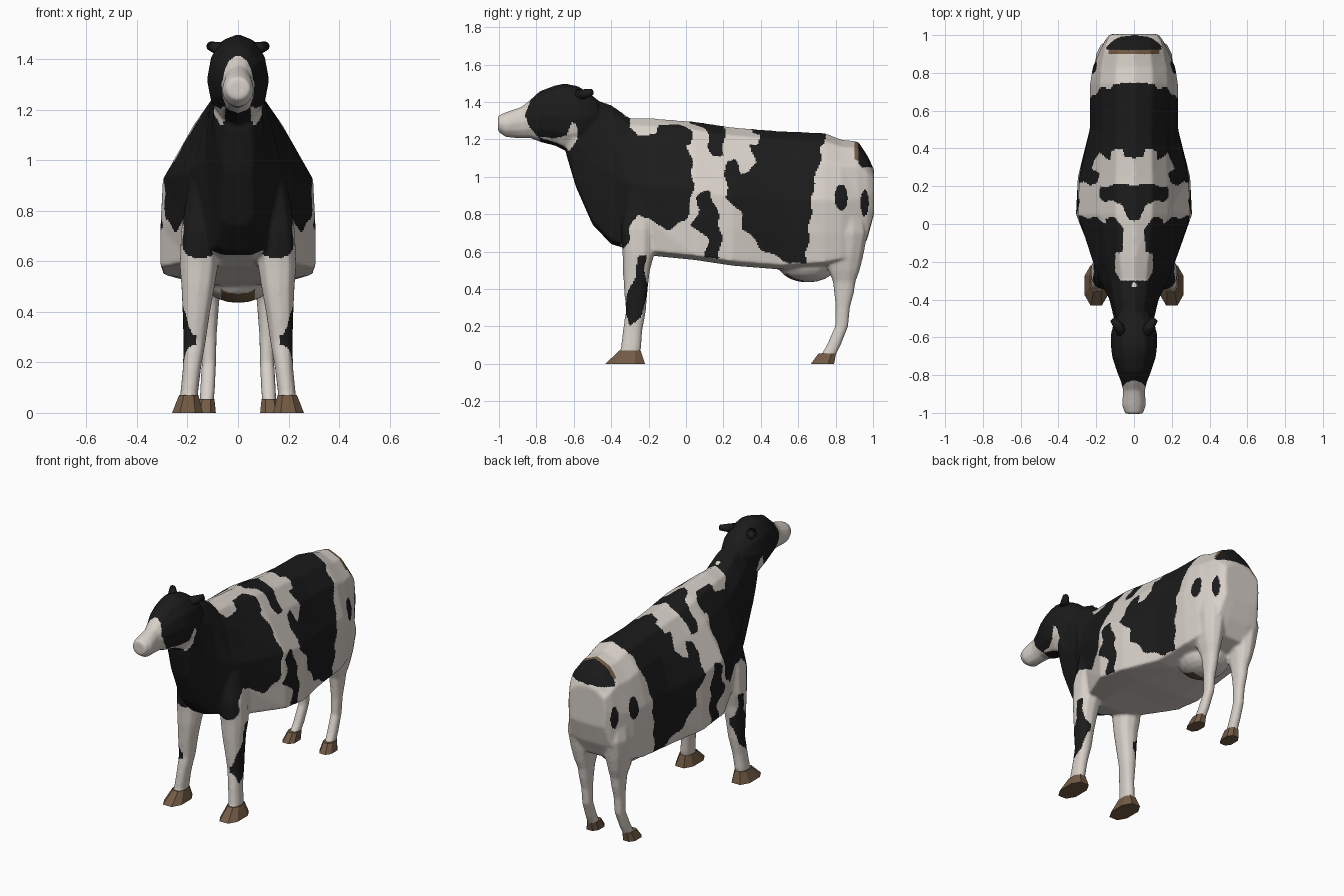
import bpy, bmesh, math
from mathutils import Vector, Matrix

if "Cube" in bpy.data.objects:
    bpy.data.objects.remove(bpy.data.objects["Cube"])


def material(name, rgb):
    m = bpy.data.materials.new(name)
    m.diffuse_color = (*rgb, 1)
    m.use_nodes = True
    m.node_tree.nodes["Principled BSDF"].inputs["Base Color"].default_value = m.diffuse_color
    return m


WHITE, BLACK, BROWN = 0, 1, 2
MATS = [material("cream_white", (0.68, 0.63, 0.58)),
        material("coat_black", (0.011, 0.011, 0.011)),
        material("hoof_brown", (0.17, 0.105, 0.06))]


def loft(bm, rings):
    """Skin a list of point rings and cap both ends."""
    vs = [[bm.verts.new(p) for p in r] for r in rings]
    n = len(vs[0])
    for a, b in zip(vs, vs[1:]):
        for i in range(n):
            bm.faces.new((a[i], a[(i + 1) % n], b[(i + 1) % n], b[i]))
    bm.faces.new(vs[0][::-1])
    bm.faces.new(vs[-1])


def leg_ring(z, y, hy, x, hx, side, n=10, power=0.85):
    pts = []
    for i in range(n):
        a = 2 * math.pi * (i + 0.5) / n
        c, s = math.cos(a), math.sin(a)
        pts.append((side * (x + hx * math.copysign(abs(c) ** power, c)),
                    y + hy * math.copysign(abs(s) ** power, s), z))
    return pts


def torso_ring(y, zt, zb, w, s, b):
    half = [(0, 1), (s * .55, .94), (s, .785), (.97, .5), ((1 + b) / 2, .25), (b, .03), (b * .5, 0)]
    full = half + [(0, 0)] + [(-x, h) for x, h in half[:0:-1]]
    return [(x * w, y, zb + h * (zt - zb)) for x, h in full]


def head_ring(y, zt, zb, w):
    c, h = (zt + zb) / 2, (zt - zb) / 2
    return [(w * 1.02 * math.cos(i * math.pi / 6), y, c + h * math.sin(i * math.pi / 6)) for i in range(12)]


def finish(name, bm, smooth=True):
    bmesh.ops.recalc_face_normals(bm, faces=bm.faces)
    me = bpy.data.meshes.new(name)
    bm.to_mesh(me)
    bm.free()
    for m in MATS:
        me.materials.append(m)
    me.polygons.foreach_set("use_smooth", [smooth] * len(me.polygons))
    ob = bpy.data.objects.new(name, me)
    bpy.context.collection.objects.link(ob)
    return ob


# ---- torso and neck: y, top, bottom, half width, shoulder ratio, belly ratio
TORSO = [(-.64, 1.36, 1.12, .08, .8, .6), (-.59, 1.42, .95, .10, .8, .6),
         (-.50, 1.42, .745, .11, .85, .6), (-.40, 1.385, .64, .135, .8, .65),
         (-.30, 1.315, .61, .185, .66, .7), (-.20, 1.315, .58, .225, .6, .85),
         (.05, 1.295, .555, .307, .58, 1.0), (.25, 1.265, .525, .297, .6, 1.0),
         (.50, 1.245, .505, .24, .7, .95), (.74, 1.235, .52, .24, .75, .9),
         (.83, 1.20, .54, .225, .78, .88), (.92, 1.19, .57, .185, .85, .9),
         (.97, 1.115, .67, .16, .9, .9), (1.005, 1.04, .80, .132, .92, .9)]
# ---- head: y, top, bottom, half width
HEAD = [(-1.005, 1.328, 1.24, .047), (-.96, 1.347, 1.21, .063), (-.88, 1.375, 1.206, .057),
        (-.83, 1.415, 1.205, .07), (-.78, 1.46, 1.185, .09), (-.70, 1.49, 1.165, .115),
        (-.65, 1.50, 1.14, .12), (-.58, 1.487, 1.145, .12), (-.52, 1.45, 1.19, .105),
        (-.47, 1.41, 1.24, .08)]
# ---- legs: z, y, half depth, x, half width
FRONT = [(.92, -.235, .085, .13, .065), (.72, -.255, .095, .15, .078), (.58, -.255, .085, .155, .078),
         (.50, -.265, .073, .158, .068), (.40, -.268, .064, .165, .056), (.28, -.268, .054, .172, .045),
         (.18, -.285, .053, .182, .037), (.08, -.295, .055, .193, .036), (.03, -.31, .058, .195, .037)]
REAR = [(.88, .84, .10, .11, .075), (.70, .85, .122, .122, .085), (.58, .842, .108, .122, .07),
        (.50, .845, .085, .12, .055), (.44, .846, .062, .115, .042), (.38, .845, .054, .115, .037),
        (.30, .838, .039, .115, .031), (.20, .832, .036, .115, .029), (.10, .79, .038, .12, .03),
        (.03, .752, .042, .125, .028)]

bm = bmesh.new()
loft(bm, [torso_ring(*t) for t in TORSO])
loft(bm, [head_ring(*h) for h in HEAD])
for side in (1, -1):
    for leg in (FRONT, REAR):
        loft(bm, [leg_ring(*r, side) for r in leg])
# udder
bmesh.ops.create_uvsphere(bm, u_segments=16, v_segments=10, radius=1,
                          matrix=Matrix.Translation((0, .65, .535)) @ Matrix.Diagonal((.15, .16, .1, 1)))
cow = finish("cow_body", bm)

# merge the overlapping parts into one skin
rm = cow.modifiers.new("merge", 'REMESH')
rm.mode = 'VOXEL'
rm.voxel_size = 0.008
sm = cow.modifiers.new("relax", 'SMOOTH')
sm.factor = 0.5
sm.iterations = 8
skin = bpy.data.meshes.new_from_object(cow.evaluated_get(bpy.context.evaluated_depsgraph_get()))
cow.modifiers.clear()
cow.data = skin
skin.name = "cow_body"
skin.materials.clear()
for m in MATS:
    skin.materials.append(m)

# ---- coat patches, seen from the side (y, z)
SIDE = [
    [(-.9, 1.6), (-.43, 1.6), (-.33, 1.33), (-.2, 1.25), (0, 1.2), (.03, 1.1), (.04, .95), (.02, .85),
     (0, .77), (-.08, .72), (-.15, .74), (-.2, .78), (-.26, .8), (-.3, .72), (-.31, .65), (-.36, .58),
     (-.6, .58), (-.9, 1.0)],
    [(.03, .75), (.07, .82), (.06, .9), (.12, .93), (.16, .85), (.19, .7), (.18, .57), (.1, .55), (.12, .66)],
    [(.21, 1.07), (.26, 1.1), (.30, 1.02), (.34, 1.02), (.37, 1.08), (.35, 1.15), (.33, 1.28), (.74, 1.28),
     (.72, 1.1), (.68, .95), (.66, .75), (.64, .53), (.55, .54), (.4, .62), (.31, .72), (.29, .82), (.22, .88)],
    [(.04, 1.28), (.1, 1.2), (.14, 1.12), (.2, 1.11), (.21, 1.28)]]
# coat patches, seen from above (y, |x|)
TOP = [
    [(-.33, .05), (-.26, .1), (-.16, .1), (-.14, .06), (-.02, .055), (.03, .1), (.02, .3), (-.33, .3)],
    [(.02, -.01), (.03, .03), (.1, .06), (.13, .17), (.2, .16), (.21, -.01)],
    [(.35, -.01), (.35, .05), (.39, .06), (.38, .3), (.74, .3), (.74, -.01)]]
LEG_PATCH = [(-.26, .575), (-.21, .58), (-.225, .5), (-.2, .4), (-.24, .25), (-.3, .2), (-.325, .28),
             (-.315, .38), (-.27, .46)]
MUZZLE = [(-1.1, 1.5), (-.82, 1.44), (-.86, 1.33), (-.84, 1.27), (-.78, 1.2), (-.78, 1.1), (-1.1, 1.1)]
CHEEK = [(-.8, 1.215), (-.7, 1.205), (-.64, 1.22), (-.61, 1.29), (-.585, 1.28), (-.58, 1.2),
         (-.62, 1.14), (-.8, 1.17)]
SPOTS = [(.83, .89, .035, .07), (.955, .86, .022, .07)]


def inside(u, v, poly):
    hit = False
    for (a, b), (c, d) in zip(poly, poly[1:] + poly[:1]):
        if (b > v) != (d > v) and u < (c - a) * (v - b) / (d - b) + a:
            hit = not hit
    return hit


def coat(p, n):
    x, y, z = abs(p.x), p.y, p.z
    wy, wz = y + .007 * math.sin(45 * z), z + .007 * math.sin(50 * y)
    if y < -.57 and inside(y, z, MUZZLE):
        return WHITE
    if x > .05 and y < -.57 and n.y > -.75 and inside(y, z, CHEEK):
        return WHITE
    # tail head
    if y > .92 and z > 1.05 and x < .145:
        return BLACK
    if y > .9 and z > 1.05 and x < .135:
        return BROWN
    # teats
    if .53 < y < .63 and z < .49 and x < .065:
        return BROWN
    if y < 0 and z < .6 and x > .165 and inside(y, z, LEG_PATCH):
        return BLACK
    if n.z < -.75 and y > -.35:
        return WHITE
    if z > 1.17 and -.3 < y < .9:
        return BLACK if any(inside(wy, x, q) for q in TOP) else WHITE
    if any(inside(wy, wz, q) for q in SIDE):
        return BLACK
    if x > .1 and any(((y - a) / c) ** 2 + ((z - b) / d) ** 2 < 1 for a, b, c, d in SPOTS):
        return BLACK
    return WHITE


for f in skin.polygons:
    f.use_smooth = True
    f.material_index = coat(f.center, f.normal)

# ---- hooves and ears
for side, label in ((1, "left"), (-1, "right")):
    for name, rings in (("front", [(0, -.325, .113, .2, .065), (.07, -.3, .061, .195, .041)]),
                        ("rear", [(0, .73, .066, .13, .045), (.055, .755, .05, .125, .034)])):
        bm = bmesh.new()
        loft(bm, [leg_ring(*r, side, n=8, power=.8) for r in rings])
        hoof = finish(f"{name}_hoof_{label}", bm, smooth=False)
        for f in hoof.data.polygons:
            f.material_index = BROWN
    bm = bmesh.new()
    base, tip = Vector((side * .06, -.575, 1.435)), Vector((side * .11, -.505, 1.452))
    turn = (tip - base).to_track_quat('Z', 'Y').to_matrix().to_4x4()
    bmesh.ops.create_cone(bm, cap_ends=True, segments=8, radius1=.032, radius2=.018, depth=.09,
                          matrix=Matrix.Translation((base + tip) / 2) @ turn)
    ear = finish(f"ear_{label}", bm)
    for f in ear.data.polygons:
        f.material_index = BLACK
